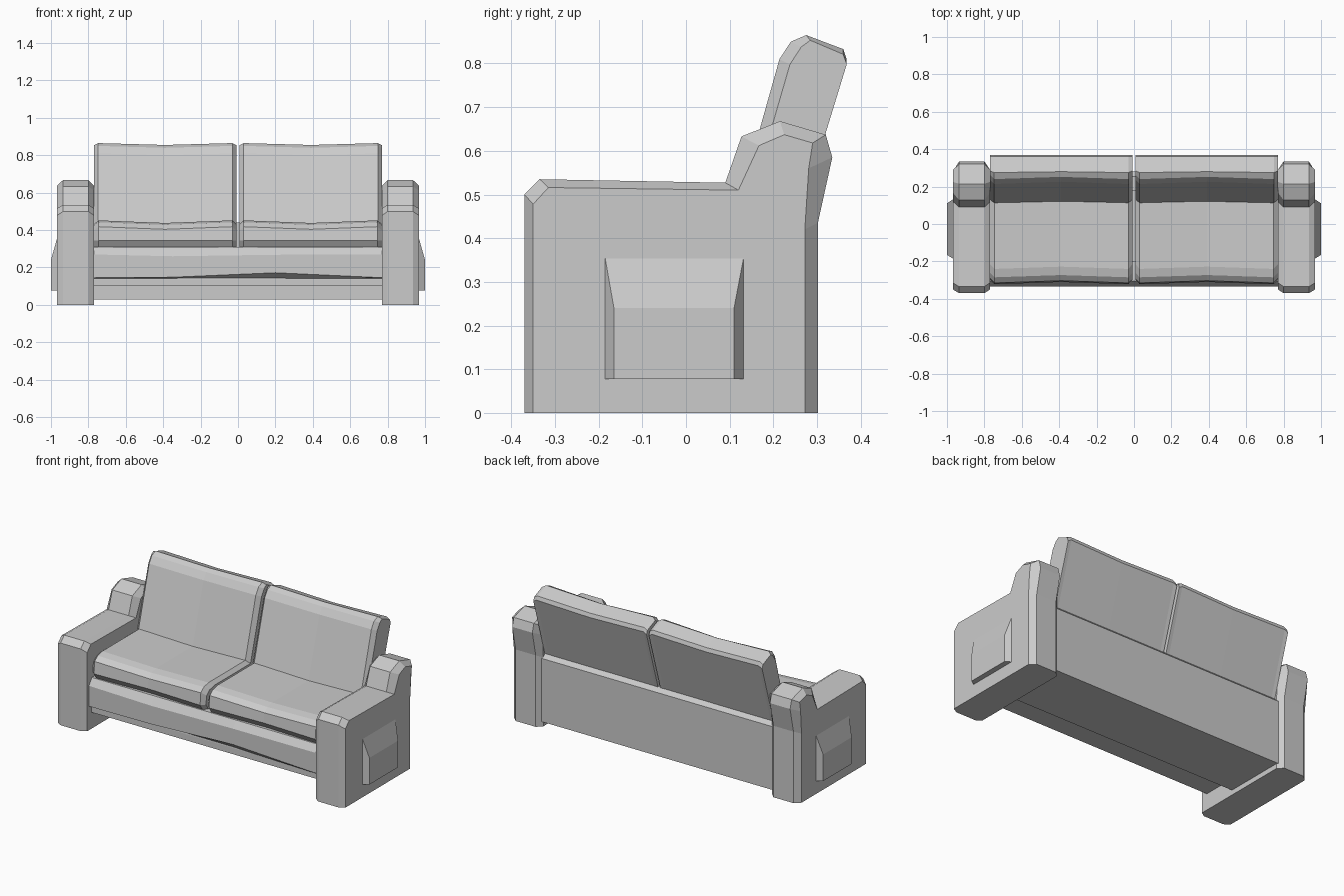
import bpy, bmesh

if "Cube" in bpy.data.objects:
    bpy.data.objects.remove(bpy.data.objects["Cube"])


def loft(name, sections, mirror=False):
    """Bridge a list of (x, [(y, z), ...]) sections and cap both ends."""
    bm = bmesh.new()
    rings = [[bm.verts.new((x, y, z)) for y, z in pts] for x, pts in sections]
    n = len(rings[0])
    for a, b in zip(rings, rings[1:]):
        for i in range(n):
            j = (i + 1) % n
            bm.faces.new((a[i], a[j], b[j], b[i]))
    bm.faces.new(rings[0])
    bm.faces.new(rings[-1])
    bmesh.ops.recalc_face_normals(bm, faces=bm.faces[:])
    mesh = bpy.data.meshes.new(name)
    bm.to_mesh(mesh)
    bm.free()
    ob = bpy.data.objects.new(name, mesh)
    bpy.context.collection.objects.link(ob)
    if mirror:
        mod = ob.modifiers.new("mirror", 'MIRROR')
        mod.use_mirror_merge = False
    return ob


# Arms: stepped profile, chamfered on both sides
arm_full = [(-.37, 0), (-.37, .5), (-.335, .535), (.09, .527), (.127, .633),
            (.215, .668), (.32, .637), (.335, .585), (.302, .435), (.302, 0)]
arm_inset = [(-.35, 0), (-.35, .478), (-.315, .516), (.12, .51), (.167, .612),
             (.225, .637), (.29, .618), (.281, .56), (.272, .42), (.272, 0)]
loft("arm", [(.77, arm_inset), (.80, arm_full),
             (.935, arm_full), (.968, arm_inset)], True)

# Side pockets: tapered outwards, sloped at the top
loft("side_pocket", [
    (.96, [(-.19, .078), (.137, .078), (.137, .382), (-.19, .382)]),
    (1.0, [(-.165, .078), (.11, .078), (.11, .24), (-.165, .24)])], True)

# Frame: recessed plinth, front board and back panel
frame = [(-.31, .10), (-.10, .10), (-.10, .03), (.28, .03), (.28, .415),
         (.255, .44), (.18, .44), (.18, .30), (-.29, .30), (-.31, .137)]
loft("frame", [(-.78, frame), (.78, frame)])


# Front rail: padded strip with a slack lower edge
def rail(lift, crease):
    return [(-.20, .14), (-.305, .14), (-.333, .145 + lift),
            (-.333, crease), (-.305, .31), (-.20, .31)]


loft("front_rail", [(-.78, rail(0, .27)), (-.35, rail(.003, .26)),
                    (.2, rail(.027, .268)), (.78, rail(0, .27))])


# Seat cushions: dished in the middle, chamfered at the ends
def seat(front, sag):
    return [(.20, .305), (-.295 + front, .305), (-.322 + front, .345),
            (-.315 + front, .418 - sag), (-.285 + front, .442 - sag),
            (-.24 + front, .452 - sag), (.20, .452 - sag)]


loft("seat_cushion", [(.008, seat(.025, .02)), (.03, seat(0, 0)),
                      (.39, seat(.012, .014)), (.745, seat(0, 0)),
                      (.77, seat(.025, .02))], True)


# Back cushions: leaning slabs with a rounded top
def back(front, sag):
    return [(.09 + front, .37), (.214 + front, .81 - sag),
            (.24 + front, .85 - sag), (.275 + front * .4, .865 - sag),
            (.36, .833 - sag), (.368, .81 - sag), (.24, .38)]


loft("back_cushion", [(.008, back(.024, .012)), (.03, back(0, 0)),
                      (.39, back(.012, .01)), (.748, back(0, 0)),
                      (.77, back(.024, .012))], True)
